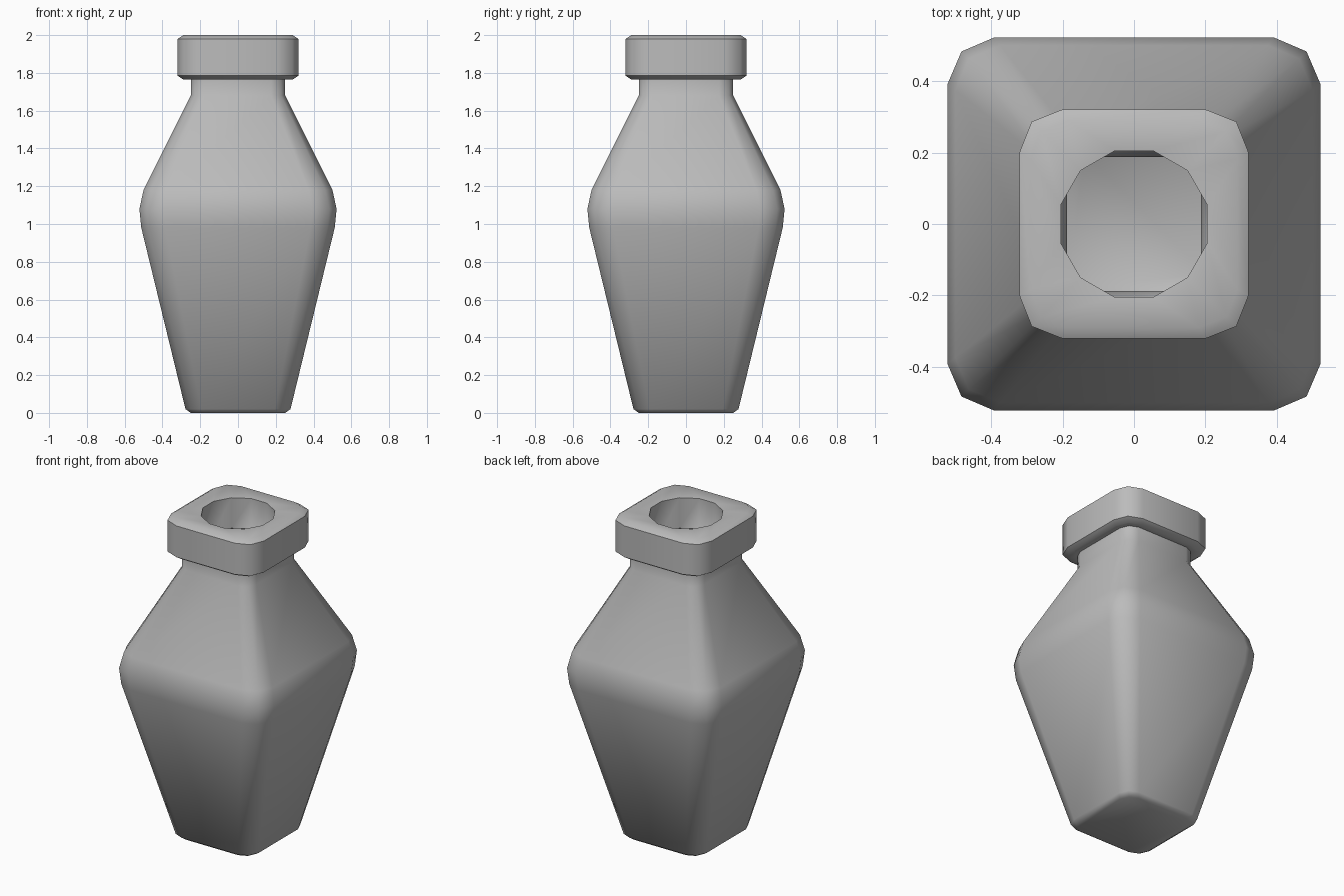
import bpy, bmesh, math

cube = bpy.data.objects.get("Cube")
if cube:
    bpy.data.objects.remove(cube, do_unlink=True)

# Plain grey clay
clay = bpy.data.materials.new("grey_clay")
clay.use_nodes = True
color = (0.5, 0.5, 0.5, 1)
clay.diffuse_color = color
clay.node_tree.nodes["Principled BSDF"].inputs["Base Color"].default_value = color


def ring(bm, z, half, flat, corner):
    """Square ring with each corner rounded by three points."""
    quarter = [(half, half * flat), (half * corner, half * corner), (half * flat, half)]
    verts = []
    for turn in range(4):
        c, s = round(math.cos(turn * math.pi / 2)), round(math.sin(turn * math.pi / 2))
        verts += [bm.verts.new((x * c - y * s, x * s + y * c, z)) for x, y in quarter]
    return verts


# Corner shapes: flat share of the side, and position of the corner point
BODY, NECK, LIP, HOLE = (0.75, 0.925), (0.7, 0.91), (0.63, 0.895), (0.26, 0.73)

# Height, half width and corner shape, up the outside and down the inside
profile = [
    (0.0, 0.25, NECK), (0.02, 0.278, NECK), (0.98, 0.512, BODY),
    (1.08, 0.522, BODY), (1.18, 0.5, BODY), (1.68, 0.25, NECK),
    (1.77, 0.25, NECK), (1.765, 0.29, LIP), (1.785, 0.32, LIP),
    (1.98, 0.32, LIP), (2.0, 0.29, LIP), (1.99, 0.205, HOLE),
    (1.8, 0.205, HOLE), (1.78, 0.187, NECK), (1.66, 0.187, NECK),
    (1.17, 0.435, BODY), (1.08, 0.455, BODY), (0.98, 0.445, BODY),
    (0.1, 0.235, NECK), (0.06, 0.2, NECK),
]

bm = bmesh.new()
rings = [ring(bm, z, half, *shape) for z, half, shape in profile]
for low, high in zip(rings, rings[1:]):
    for i in range(len(low)):
        j = (i + 1) % len(low)
        bm.faces.new((low[i], low[j], high[j], high[i]))
bm.faces.new(rings[0][::-1])   # underside
bm.faces.new(rings[-1])        # inner floor
bmesh.ops.recalc_face_normals(bm, faces=bm.faces)

mesh = bpy.data.meshes.new("vase")
bm.to_mesh(mesh)
bm.free()
vase = bpy.data.objects.new("vase", mesh)
mesh.materials.append(clay)
bpy.context.collection.objects.link(vase)

# Smooth sides with crisp lip, opening and base edges
bpy.ops.object.select_all(action="DESELECT")
vase.select_set(True)
bpy.context.view_layer.objects.active = vase
bpy.ops.object.shade_smooth_by_angle(angle=math.radians(50))
